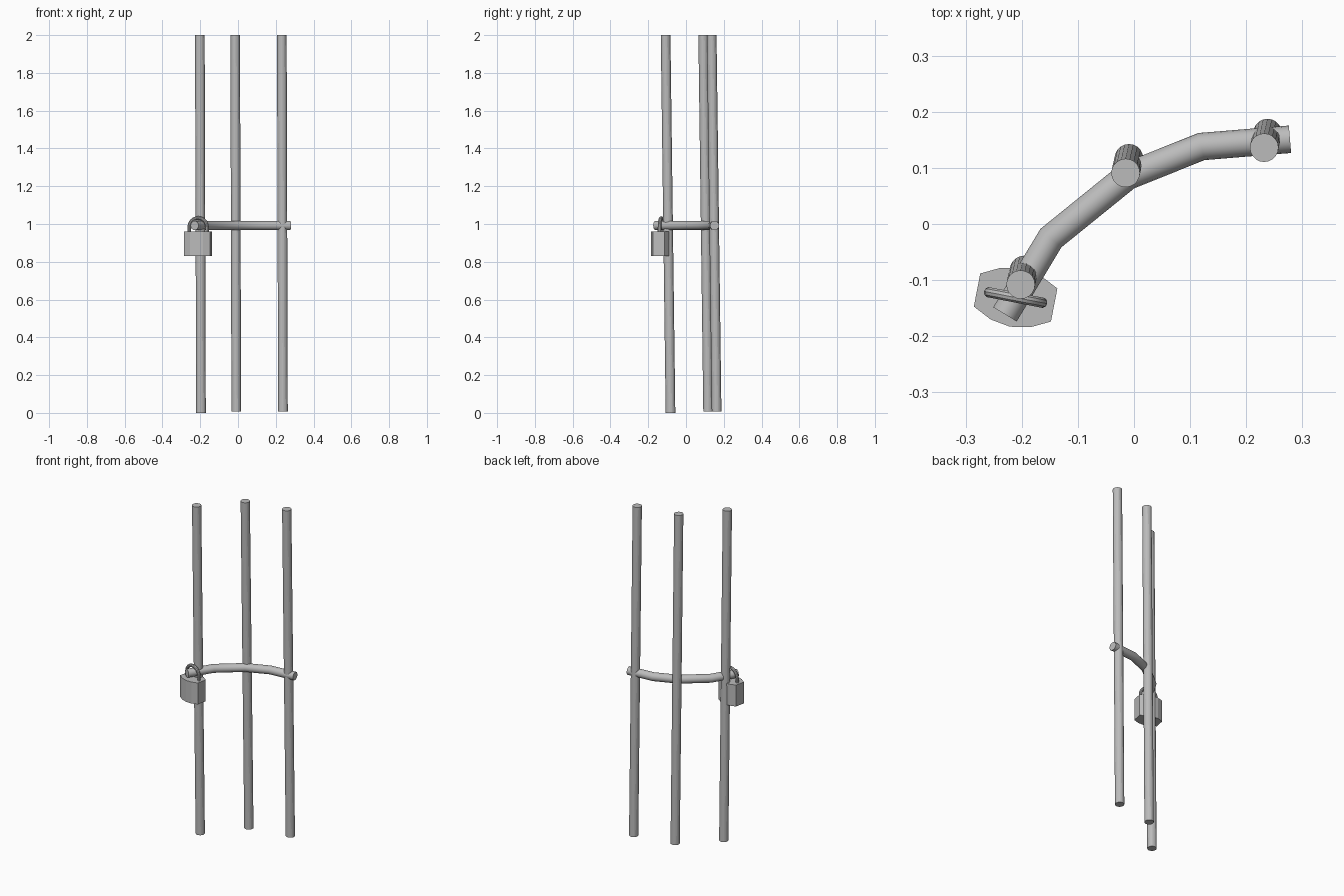
import bpy, bmesh, math
from mathutils import Vector, Matrix

if "Cube" in bpy.data.objects:
    bpy.data.objects.remove(bpy.data.objects["Cube"])

steel = bpy.data.materials.new("grey_steel")
steel.use_nodes = True
grey = (0.5, 0.5, 0.5, 1)
steel.diffuse_color = grey
steel.node_tree.nodes["Principled BSDF"].inputs["Base Color"].default_value = grey


def add_mesh(name, bm):
    mesh = bpy.data.meshes.new(name)
    bmesh.ops.recalc_face_normals(bm, faces=bm.faces)
    bm.to_mesh(mesh)
    bm.free()
    mesh.materials.append(steel)
    obj = bpy.data.objects.new(name, mesh)
    bpy.context.collection.objects.link(obj)
    return obj


def add_rod(name, points, radius, sides=16, smooth=True):
    """Sweep a round section along a path, mitring every bend."""
    pts = [Vector(p) for p in points]
    side = Vector((0, 0, 1)) if abs(pts[0].z - pts[-1].z) < 0.1 and len(pts) < 8 else Vector((0, 1, 0))
    if name == "lock_shackle":
        side = lock_frame.to_3x3() @ Vector((0, 1, 0))
    bm = bmesh.new()
    rings = []
    for i, p in enumerate(pts):
        before = (p - pts[i - 1]).normalized() if i else None
        after = (pts[i + 1] - p).normalized() if i < len(pts) - 1 else None
        tangent = ((before or after) + (after or before)).normalized()
        stretch = 1 / tangent.dot(after or before)
        across = tangent.cross(side).normalized()
        up = across.cross(tangent)
        angles = [2 * math.pi * k / sides for k in range(sides)]
        rings.append([bm.verts.new(p + radius * (across * math.cos(a) * stretch + up * math.sin(a)))
                      for a in angles])
    for low, high in zip(rings, rings[1:]):
        for k in range(sides):
            n = (k + 1) % sides
            bm.faces.new((low[k], low[n], high[n], high[k])).smooth = smooth
    bm.faces.new(rings[0])
    bm.faces.new(rings[-1])
    obj = add_mesh(name, bm)
    if smooth:
        bpy.ops.object.select_all(action="DESELECT")
        obj.select_set(True)
        bpy.context.view_layer.objects.active = obj
        bpy.ops.object.shade_smooth_by_angle(angle=math.radians(35))
    return obj


# Three slightly leaning upright bars
lean = Vector((0.006, 0.026, 0))
for name, x, y, foot in (("right_bar", -0.202, -0.108, 0), ("middle_bar", -0.015, 0.091, 0.008),
                         ("left_bar", 0.232, 0.136, 0.008)):
    top = Vector((x, y, 2))
    add_rod(name, (Vector((x, y, foot)) + lean, top), 0.0255, 20, smooth=False)

# Bent crossbar tying the uprights together
add_rod("crossbar", [(x, y, 0.992) for x, y in (
    (-0.23, -0.161), (-0.148, -0.025), (-0.012, 0.085), (0.12, 0.138), (0.278, 0.151))], 0.0245)

# Padlock body: straight ends with bowed front and back
lock_frame = Matrix.Translation((-0.211, -0.131, 0)) @ Matrix.Rotation(math.radians(-11), 4, "Z")
bow = [(0.07, 0.03), (0.036, 0.047), (0, 0.053), (-0.036, 0.047), (-0.07, 0.03)]
outline = bow + [(-u, -v) for u, v in bow]
bm = bmesh.new()
base = bm.faces.new([bm.verts.new(lock_frame @ Vector((u, v, 0.83))) for u, v in outline])
lift = bmesh.ops.extrude_face_region(bm, geom=[base], use_keep_orig=True)
bmesh.ops.translate(bm, vec=(0, 0, 0.13),
                    verts=[e for e in lift["geom"] if isinstance(e, bmesh.types.BMVert)])
add_mesh("lock_body", bm)

# Padlock shackle looping over the crossbar
arc = [math.pi * k / 12 for k in range(13)]
loop = [(0.048, 0, 0.94)] + [(0.048 * math.cos(a), 0, 0.984 + 0.048 * math.sin(a)) for a in arc]
loop.append((-0.048, 0, 0.94))
add_rod("lock_shackle", [lock_frame @ Vector(p) for p in loop], 0.0095, 10)
